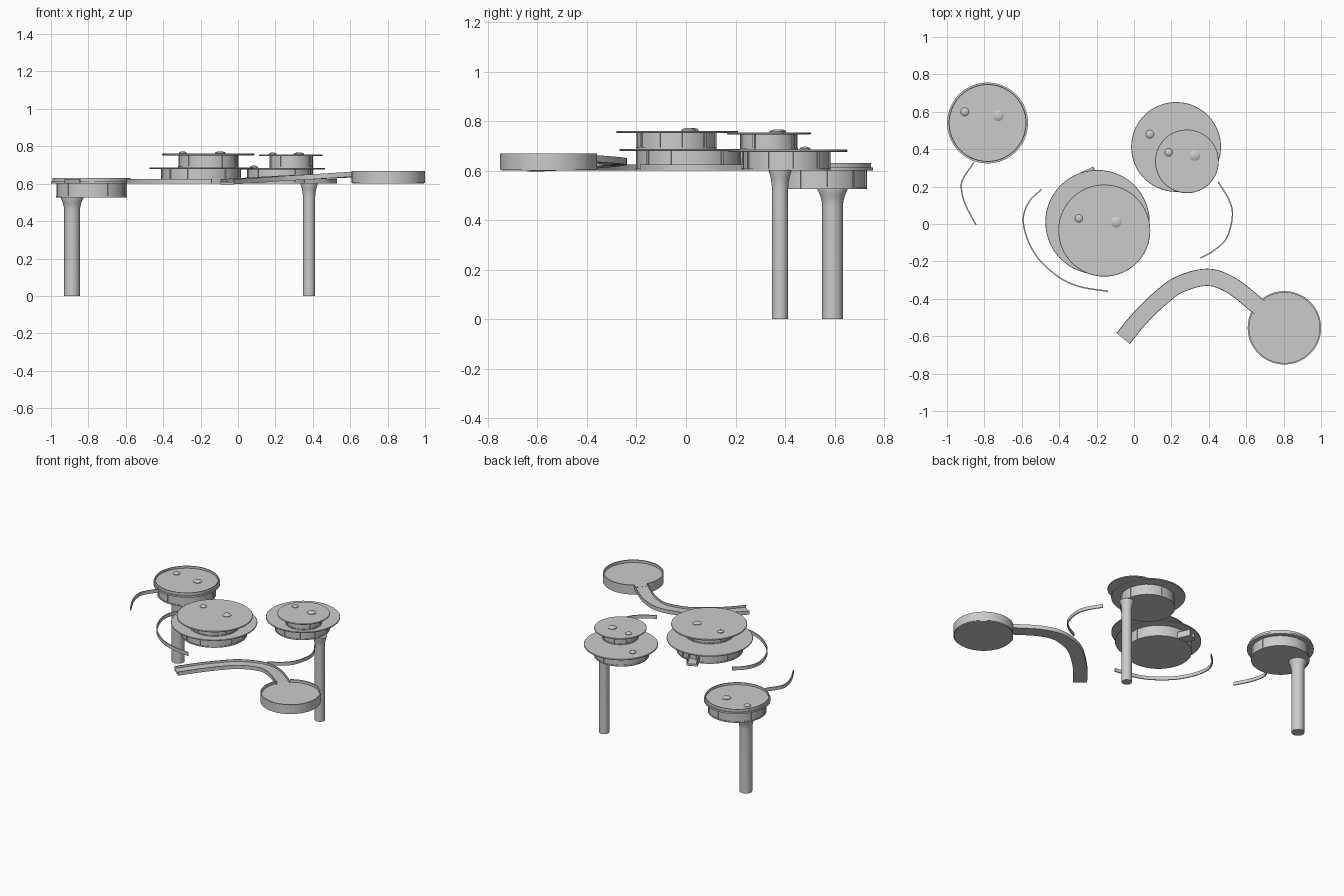
import bpy, bmesh, math
from mathutils import Vector

if "Cube" in bpy.data.objects:
    bpy.data.objects.remove(bpy.data.objects["Cube"])


def finish(name, bm):
    bmesh.ops.recalc_face_normals(bm, faces=bm.faces)
    me = bpy.data.meshes.new(name)
    bm.to_mesh(me)
    bm.free()
    ob = bpy.data.objects.new(name, me)
    bpy.context.collection.objects.link(ob)
    return ob


def lathe(name, x, y, profile, seg=64):
    """Revolve (radius, z) points about a vertical axis; ends are capped."""
    bm = bmesh.new()
    rings = []
    for r, z in profile:
        rings.append([bm.verts.new((x + r * math.cos(a), y + r * math.sin(a), z))
                      for a in (2 * math.pi * i / seg for i in range(seg))])
    for a, b in zip(rings, rings[1:]):
        for i in range(seg):
            j = (i + 1) % seg
            bm.faces.new((a[i], a[j], b[j], b[i]))
    bm.faces.new(rings[0])
    bm.faces.new(rings[-1])
    return finish(name, bm)


def spline(pts, steps=8):
    """Smooth path through the points."""
    p = [Vector(q) for q in pts]
    p = [2 * p[0] - p[1]] + p + [2 * p[-1] - p[-2]]
    out = []
    for i in range(1, len(p) - 2):
        a, b, c, d = p[i - 1:i + 3]
        for k in range(steps):
            t = k / steps
            out.append(0.5 * (2 * b + (c - a) * t + (2 * a - 5 * b + 4 * c - d) * t * t
                              + (3 * b - a - 3 * c + d) * t ** 3))
    return out + [p[-2]]


def sweep(name, path, section):
    """Sweep a closed (sideways, up) section along a path, kept upright."""
    bm = bmesh.new()
    rings = []
    for i, p in enumerate(path):
        t = path[min(i + 1, len(path) - 1)] - path[max(i - 1, 0)]
        side = Vector((t.y, -t.x, 0)).normalized()
        rings.append([bm.verts.new(p + side * u + Vector((0, 0, v))) for u, v in section])
    n = len(section)
    for a, b in zip(rings, rings[1:]):
        for i in range(n):
            j = (i + 1) % n
            bm.faces.new((a[i], a[j], b[j], b[i]))
    bm.faces.new(rings[0])
    bm.faces.new(rings[-1])
    return finish(name, bm)


def trough(w, h, wall, floor):
    return [(-w, 0), (w, 0), (w, h), (w - wall, h), (w - wall, floor),
            (-w + wall, floor), (-w + wall, h), (-w, h)]


def drum(name, x, y, r, z0, z1, posts=10):
    """Round room: wall with sill, plus slim window posts."""
    lathe(name + "_wall", x, y, [(r, z0), (r, z0 + 0.008), (r - 0.004, z0 + 0.008), (r - 0.004, z1)])
    bm = bmesh.new()
    for i in range(posts):
        a = 2 * math.pi * (i + 0.3) / posts
        res = bmesh.ops.create_cube(bm, size=1)
        bmesh.ops.scale(bm, vec=(0.008, 0.01, z1 - z0), verts=res["verts"])
        bmesh.ops.translate(bm, vec=(r - 0.003, 0, (z0 + z1) / 2), verts=res["verts"])
        c, s = math.cos(a), math.sin(a)
        for v in res["verts"]:
            v.co = Vector((x + v.co.x * c - v.co.y * s, y + v.co.x * s + v.co.y * c, v.co.z))
    finish(name + "_window_posts", bm)


def roof(name, x, y, r, z0, z1):
    lathe(name, x, y, [(r - 0.002, z0), (r, z0 + 0.002), (r, z1 - 0.002), (r - 0.002, z1)], 96)


def skylight(name, x, y, r, z):
    lathe(name, x, y, [(r, z - 0.004), (r, z + 0.004), (r * 0.8, z + 0.008),
                       (r * 0.4, z + 0.011), (r * 0.1, z + 0.012)], 24)


def column(name, x, y, r, flare, top):
    lathe(name, x, y, [(r, 0), (r, top - 0.07), (r * 1.04, top - 0.05),
                       (r + (flare - r) * 0.45, top - 0.025), (flare, top - 0.003), (flare, top + 0.002)], 40)


# Left pavilion, roof with raised parapet
drum("left_room", -0.783, 0.54, 0.19, 0.525, 0.602)
lathe("left_roof", -0.783, 0.54, [(0.216, 0.6), (0.216, 0.612), (0.208, 0.612), (0.208, 0.631),
                                  (0.203, 0.631), (0.203, 0.615)], 96)
column("left_column", -0.887, 0.592, 0.042, 0.06, 0.525)

# Right pavilion, two storeys
drum("right_lower_room", 0.225, 0.405, 0.178, 0.6, 0.677)
roof("right_lower_roof", 0.225, 0.412, 0.24, 0.676, 0.685)
drum("right_upper_room", 0.285, 0.335, 0.117, 0.684, 0.748, 8)
roof("right_upper_roof", 0.283, 0.335, 0.17, 0.747, 0.755)
column("right_column", 0.38, 0.38, 0.033, 0.046, 0.6)

# Central pavilion, two storeys
drum("centre_lower_room", -0.197, 0.012, 0.215, 0.6, 0.68, 12)
roof("centre_lower_roof", -0.195, 0.01, 0.279, 0.679, 0.687)
drum("centre_upper_room", -0.158, -0.04, 0.162, 0.686, 0.753)
roof("centre_upper_roof", -0.159, -0.035, 0.246, 0.752, 0.761)

# Short entrance channel on the back of the central pavilion
sweep("centre_entrance", [Vector((-0.21, 0.2, 0.605)), Vector((-0.251, 0.291, 0.605))],
      trough(0.037, 0.045, 0.006, 0.015))

# Skylights on the roofs
for i, (x, y, r, z) in enumerate([
        (-0.905, 0.6, 0.022, 0.615), (-0.725, 0.58, 0.029, 0.615), (0.085, 0.48, 0.022, 0.685),
        (0.185, 0.383, 0.021, 0.755), (0.325, 0.367, 0.029, 0.755),
        (-0.295, 0.03, 0.021, 0.761), (-0.095, 0.01, 0.029, 0.761)]):
    skylight("skylight_%d" % (i + 1), x, y, r, z)

# Thin curved walls around the pavilions
ribbon = [(-0.0035, 0), (0.0035, 0), (0.0035, 0.024), (-0.0035, 0.024)]
walls = {
    "left_curved_wall": [(-0.855, 0.33), (-0.915, 0.24), (-0.922, 0.18), (-0.90, 0.10), (-0.845, -0.005)],
    "centre_curved_wall": [(-0.495, 0.185), (-0.56, 0.12), (-0.592, 0.03), (-0.57, -0.08), (-0.507, -0.19),
                           (-0.40, -0.285), (-0.29, -0.335), (-0.14, -0.36)],
    "right_curved_wall": [(0.45, 0.225), (0.51, 0.125), (0.526, 0.04), (0.495, -0.075),
                          (0.43, -0.14), (0.355, -0.182)],
}
for name, pts in walls.items():
    sweep(name, spline([(x, y, 0.6) for x, y in pts]), ribbon)

# Rising curved ramp
ramp = [(-0.058, -0.612, 0.597), (0.03, -0.505, 0.602), (0.137, -0.40, 0.609), (0.244, -0.323, 0.616),
        (0.394, -0.285, 0.623), (0.523, -0.33, 0.63), (0.67, -0.445, 0.639)]
sweep("ramp", spline(ramp, 10), trough(0.046, 0.027, 0.004, 0.012))

# Round landing dish with an opening where the ramp arrives
px, py = 0.804, -0.555
lathe("landing_base", px, py, [(0.191, 0.6), (0.191, 0.651)], 96)
a0, gap = math.atan2(0.125, -0.145), 0.235
arc = [a0 + gap + (2 * math.pi - 2 * gap) * i / 90 for i in range(91)]
sweep("landing_rim", [Vector((px + 0.192 * math.cos(a), py + 0.192 * math.sin(a), 0.605)) for a in arc],
      [(-0.004, 0), (0.004, 0), (0.004, 0.064), (-0.004, 0.064)])

# Smooth curved sides, crisp edges
bpy.ops.object.select_all(action='SELECT')
bpy.context.view_layer.objects.active = bpy.context.collection.objects[0]
bpy.ops.object.shade_smooth_by_angle(angle=math.radians(30))
